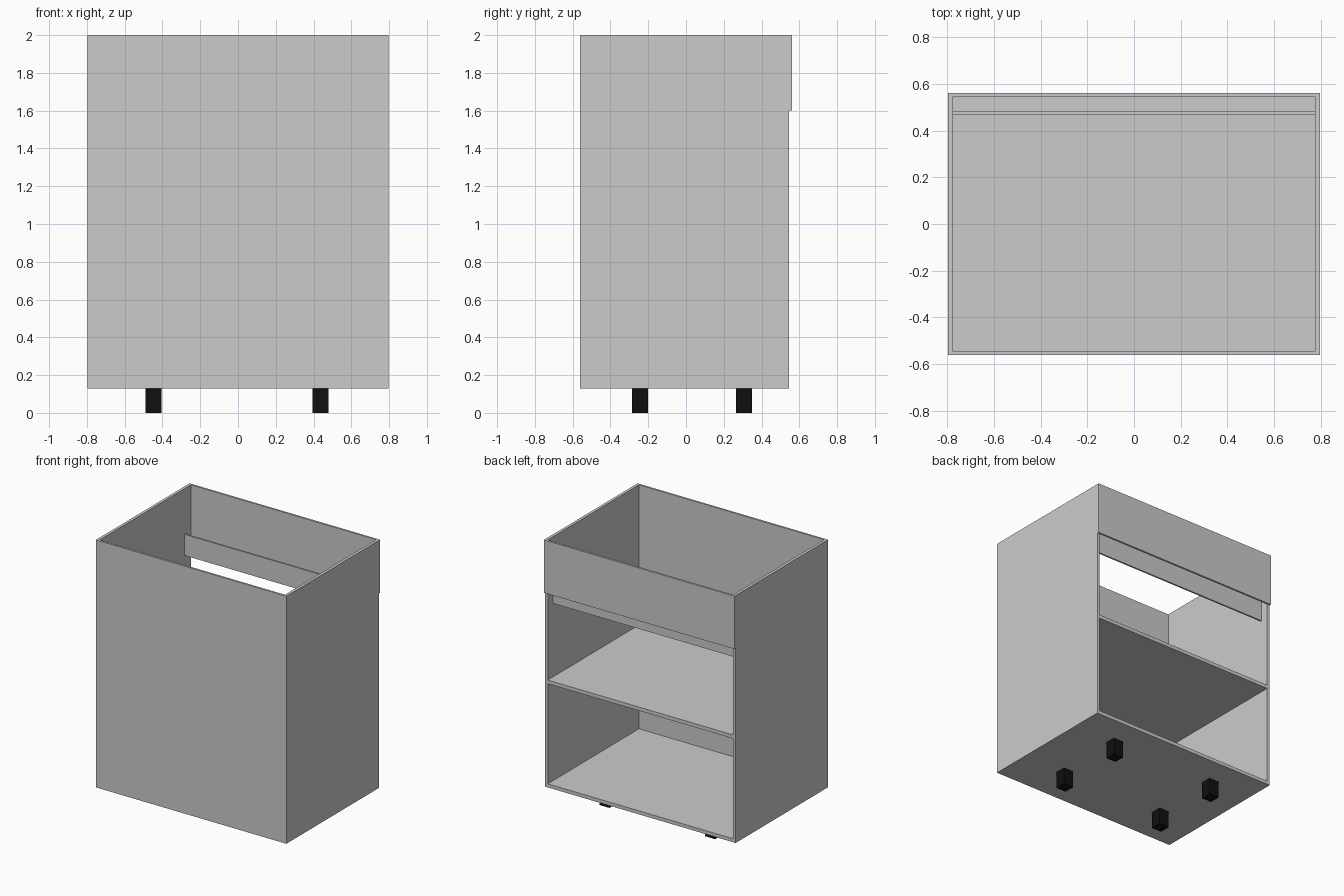
import bpy

if "Cube" in bpy.data.objects:
    bpy.data.objects.remove(bpy.data.objects["Cube"])

black = bpy.data.materials.new("black_feet")
black.diffuse_color = (0.005, 0.005, 0.005, 1)
black.use_nodes = True
black.node_tree.nodes["Principled BSDF"].inputs["Base Color"].default_value = black.diffuse_color


def box(name, x, y, z, mat=None):
    """Box from (min, max) ranges on each axis."""
    bpy.ops.mesh.primitive_cube_add(
        size=1, location=[(a + b) / 2 for a, b in (x, y, z)])
    ob = bpy.context.object
    ob.name = name
    ob.scale = [b - a for a, b in (x, y, z)]
    bpy.ops.object.transform_apply(location=False, rotation=False, scale=True)
    if mat:
        ob.data.materials.append(mat)
    return ob


W, T = 0.797, 0.022           # half width, side panel thickness
IN = W - T                    # inner half width
Y0, Y1, Y2 = -0.56, 0.545, 0.56
BASE, TOP = 0.128, 2.0

# Closed panel on the front
box("front_panel", (-W, W), (Y0, Y0 + 0.015), (BASE, TOP))

# Side panels
for side, s in (("left", -1), ("right", 1)):
    box(side + "_side_panel", tuple(sorted((s * IN, s * W))),
        (Y0 + 0.015, Y1), (BASE, TOP))

# Bottom and middle shelf
box("bottom_panel", (-IN, IN), (Y0 + 0.015, Y1), (BASE, BASE + 0.027))
box("middle_shelf", (-IN, IN), (Y0 + 0.015, Y1), (0.912, 0.94))

# Upper band and inner rail on the open side
box("upper_band", (-W, W), (Y1, Y2), (1.6, TOP))
box("inner_rail", (-IN, IN), (0.468, 0.481), (1.495, 1.655))

# Feet
for i, (x, y) in enumerate([(x, y) for x in (-0.447, 0.437) for y in (-0.243, 0.308)]):
    box(f"foot_{i + 1}", (x - 0.042, x + 0.042), (y - 0.042, y + 0.042), (0, BASE), black)
